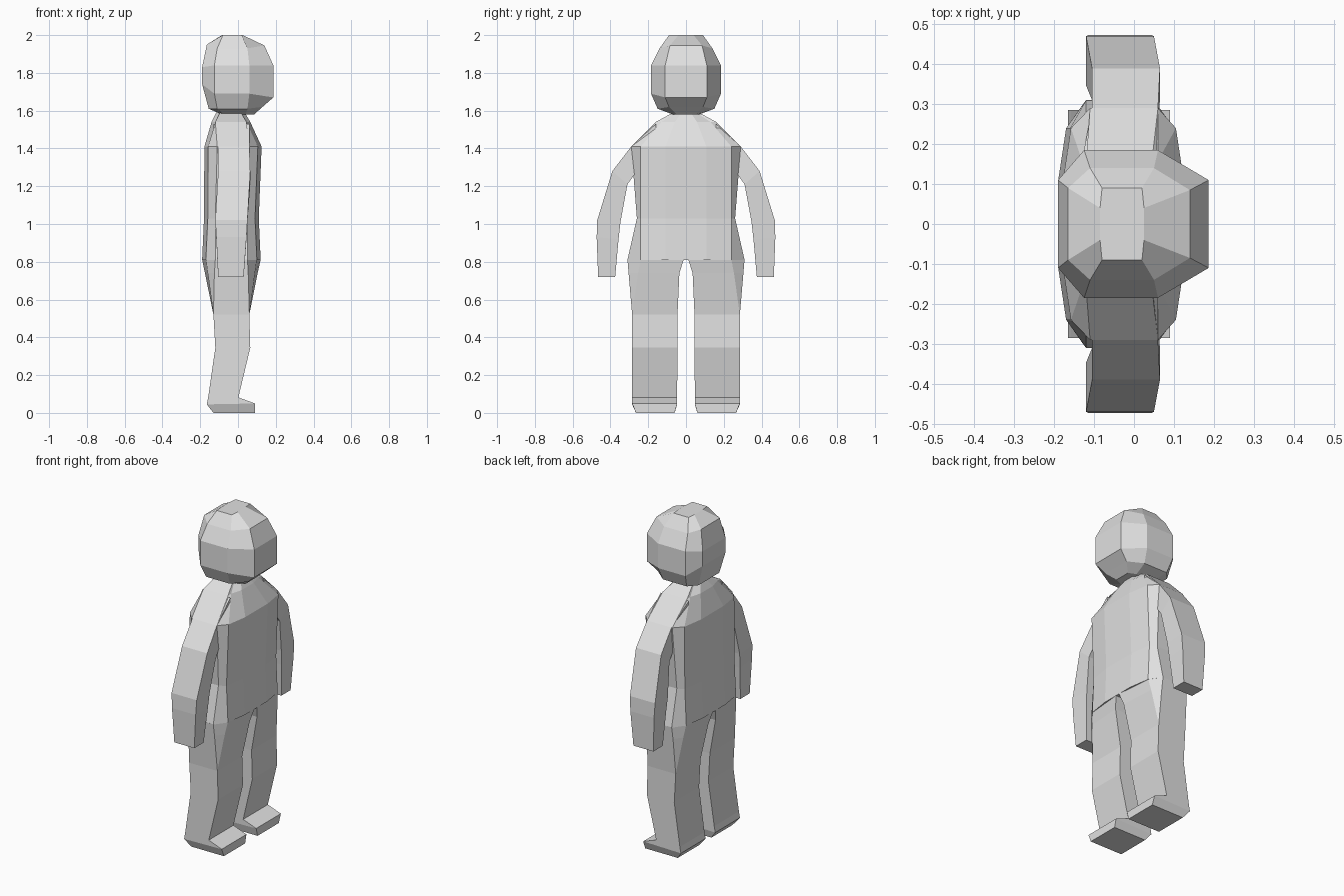
import bpy, bmesh

cube = bpy.data.objects.get("Cube")
if cube:
    bpy.data.objects.remove(cube, do_unlink=True)

grey = bpy.data.materials.new("light_grey")
grey.use_nodes = True
colour = (0.75, 0.75, 0.75, 1)
grey.diffuse_color = colour
grey.node_tree.nodes["Principled BSDF"].inputs["Base Color"].default_value = colour


def loft(name, rings, mirror=False):
    """Skin a stack of matching rings, close both ends, optionally mirror across y."""
    bm = bmesh.new()
    loops = [[bm.verts.new(p) for p in ring] for ring in rings]
    n = len(loops[0])
    for a, b in zip(loops, loops[1:]):
        for i in range(n):
            j = (i + 1) % n
            bm.faces.new((a[i], a[j], b[j], b[i]))
    bm.faces.new(loops[0])
    bm.faces.new(loops[-1])
    bmesh.ops.remove_doubles(bm, verts=bm.verts, dist=0.0005)
    bmesh.ops.recalc_face_normals(bm, faces=bm.faces)
    mesh = bpy.data.meshes.new(name)
    bm.to_mesh(mesh)
    bm.free()
    mesh.materials.append(grey)
    obj = bpy.data.objects.new(name, mesh)
    bpy.context.collection.objects.link(obj)
    if mirror:
        mod = obj.modifiers.new("Mirror", 'MIRROR')
        mod.use_axis = (False, True, False)
        mod.use_mirror_merge = False
    return obj


def both_sides(half):
    """Complete a half ring by reflecting it across y."""
    return half + [(x, -y, z) for x, y, z in reversed(half)]


# Head: faceted ball with a flat face panel; front, two side and back points per ring
head = [
    [(.085, .05, 1.58), (.04, .07, 1.58), (-.08, .07, 1.58), (-.085, .05, 1.58)],
    [(.13, .09, 1.62), (.05, .15, 1.61), (-.11, .15, 1.61), (-.155, .1, 1.61)],
    [(.187, .11, 1.67), (.06, .185, 1.69), (-.125, .185, 1.69), (-.19, .11, 1.74)],
    [(.187, .11, 1.84), (.06, .185, 1.84), (-.125, .185, 1.84), (-.19, .11, 1.83)],
    [(.14, .085, 1.945), (.05, .14, 1.93), (-.11, .14, 1.93), (-.165, .09, 1.95)],
    [(.025, .04, 2), (.02, .09, 2), (-.08, .09, 2), (-.085, .04, 2)],
]
loft("head", [both_sides(h) for h in head])


# Torso with shoulders and neck: chamfered rings
def torso_ring(z, front, back, y_flat, y_side, side_front, side_back):
    inset = 0.02
    return both_sides([
        (front, y_flat * 0.45, z), (front - inset, y_flat, z),
        (side_front, y_side, z), (side_back, y_side, z),
        (back + inset, y_flat, z), (back, y_flat * 0.45, z)])


loft("torso", [torso_ring(*r) for r in (
    (0.81, .12, -.19, .24, .31, .05, -.12),
    (1.03, .11, -.18, .24, .26, .05, -.12),
    (1.41, .125, -.178, .24, .29, .06, -.11),
    (1.54, .065, -.14, .13, .16, .045, -.12),
    (1.60, .03, -.11, .04, .05, .01, -.09),
)])

# Arms: outer and inner edge (y, z), then back and front x
arm_sections = (
    ((.16, 1.53), (.16, 1.36), -.13, .06),
    ((.29, 1.41), (.26, 1.28), -.105, .06),
    ((.39, 1.28), (.31, 1.21), -.105, .065),
    ((.47, 1.02), (.347, 1.01), -.12, .05),
    ((.473, .93), (.357, .92), -.115, .045),
    ((.465, .72), (.375, .72), -.105, .03),
)
loft("arms", [[(xf, *outer), (xb, *outer), (xb, *inner), (xf, *inner)]
              for outer, inner, xb, xf in arm_sections], mirror=True)


# Legs with feet: rings chamfered at the hip, square from the knee down
def leg_ring(front, back, y_in, y_out, cut=0.0, z_front=0.0, z_back=None):
    zb = z_front if z_back is None else z_back
    return [(front, y_in, z_front), (front - cut * 0.3, y_out - cut, z_front),
            (front - cut, y_out, z_front), (back + cut, y_out, zb),
            (back + cut * 0.3, y_out - cut, zb), (back, y_in, zb)]


loft("legs", [leg_ring(*r) for r in (
    (.12, -.19, .012, .31, .07, .812),
    (.104, -.175, .035, .304, .05, .74),
    (.06, -.13, .045, .285, 0, .52),
    (.065, -.12, .045, .285, 0, .345),
    (.002, -.158, .047, .285, 0, .082),
    (.09, -.165, .047, .285, 0, .05, .045),
    (.09, -.13, .06, .265, 0, 0, 0),
)], mirror=True)
